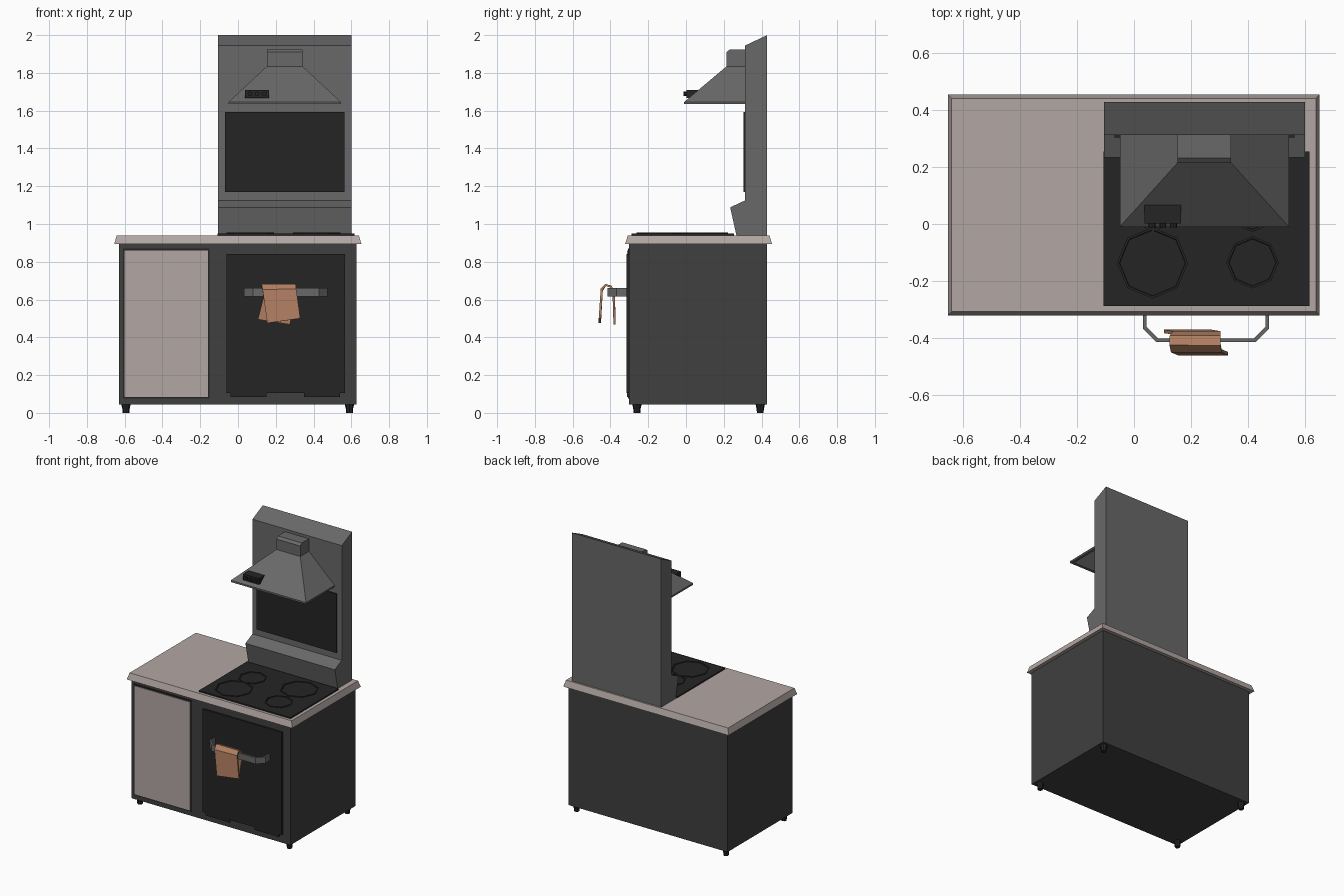
import bpy, bmesh
from math import cos, sin, pi


def mat(name, r, g, b):
    m = bpy.data.materials.new(name)
    m.diffuse_color = (r, g, b, 1)
    return m


BODY = mat("charcoal", 0.05, 0.05, 0.05)
STEEL = mat("steel_grey", 0.14, 0.14, 0.14)
BLACK = mat("black", 0.018, 0.018, 0.018)
BEIGE = mat("beige", 0.45, 0.39, 0.37)
CLOTH = mat("cloth", 0.44, 0.21, 0.12)


def loft(name, rings, m, caps=True):
    """Skin a list of equal-length point rings and cap the ends."""
    bm = bmesh.new()
    vs = [[bm.verts.new(p) for p in r] for r in rings]
    n = len(vs[0])
    for a, b in zip(vs, vs[1:]):
        for i in range(n if caps else n - 1):
            j = (i + 1) % n
            bm.faces.new((a[i], a[j], b[j], b[i]))
    if caps:
        bm.faces.new(vs[0][::-1])
        bm.faces.new(vs[-1])
    bmesh.ops.recalc_face_normals(bm, faces=bm.faces)
    me = bpy.data.meshes.new(name)
    bm.to_mesh(me)
    bm.free()
    me.materials.append(m)
    ob = bpy.data.objects.new(name, me)
    bpy.context.collection.objects.link(ob)
    return ob


def rect(x0, x1, y0, y1, z):
    return [(x0, y0, z), (x1, y0, z), (x1, y1, z), (x0, y1, z)]


def box(name, x0, x1, y0, y1, z0, z1, m):
    return loft(name, [rect(x0, x1, y0, y1, z0), rect(x0, x1, y0, y1, z1)], m)


def extrude_x(name, yz, x0, x1, m):
    return loft(name, [[(x, y, z) for y, z in yz] for x in (x0, x1)], m)


def circle(x, y, z, r, n=8):
    return [(x + r * cos(2 * pi * i / n), y + r * sin(2 * pi * i / n), z) for i in range(n)]


# Cabinet body and feet
box("cabinet_body", -0.63, 0.627, -0.303, 0.43, 0.045, 0.895, BODY)
for sx, x in (("left", -0.593), ("right", 0.59)):
    for sy, y in (("front", -0.26), ("back", 0.393)):
        loft(f"foot_{sy}_{sx}", [circle(x, y, 0, 0.018), circle(x, y, 0.02, 0.019),
                                 circle(x, y, 0.046, 0.025)], BLACK)

# Countertop with sloping edge
loft("countertop", [rect(-0.655, 0.653, -0.322, 0.455, 0.895),
                    rect(-0.642, 0.640, -0.308, 0.442, 0.94)], BEIGE)

# Cupboard door in a dark surround
box("cupboard_surround", -0.61, -0.15, -0.307, -0.29, 0.075, 0.87, BLACK)
box("cupboard_door", -0.60, -0.16, -0.312, -0.29, 0.085, 0.86, BEIGE)

# Oven door and hinges
box("oven_door", -0.06, 0.567, -0.316, -0.29, 0.105, 0.84, BLACK)
for side, x in (("left", -0.04), ("right", 0.35)):
    box(f"oven_hinge_{side}", x, x + 0.19, -0.311, -0.29, 0.083, 0.105, BLACK)

# Oven handle, a bent flat bar
outer = [(0.032, -0.31), (0.032, -0.368), (0.08, -0.416),
         (0.428, -0.416), (0.475, -0.368), (0.475, -0.31)]
inner = [(0.462, -0.31), (0.462, -0.362), (0.422, -0.402),
         (0.085, -0.402), (0.044, -0.362), (0.044, -0.31)]
loft("oven_handle", [[(x, y, z) for x, y in outer + inner] for z in (0.615, 0.66)], STEEL)

# Towel draped over the handle: (x left, x right, y, z left, z right)
drape = [(0.155, 0.330, -0.456, 0.475, 0.500),
         (0.130, 0.308, -0.446, 0.650, 0.655),
         (0.125, 0.305, -0.425, 0.677, 0.677),
         (0.125, 0.305, -0.397, 0.668, 0.668),
         (0.138, 0.305, -0.383, 0.625, 0.625),
         (0.105, 0.275, -0.378, 0.495, 0.468)]
towel = loft("towel", [[(a, y, za), (b, y, zb)] for a, b, y, za, zb in drape], CLOTH, caps=False)
sol = towel.modifiers.new("thickness", 'SOLIDIFY')
sol.thickness = 0.012
sol.offset = 0

# Cooktop glass and octagonal burners
box("cooktop", -0.108, 0.617, -0.288, 0.255, 0.935, 0.949, BLACK)
for i, (x, y, r) in enumerate([(0.065, -0.137, 0.125), (0.417, -0.135, 0.092),
                               (0.068, 0.067, 0.092), (0.417, 0.097, 0.125)]):
    loft(f"burner_{i + 1}", [circle(x, y, 0.945, r), circle(x, y, 0.955, r),
                             circle(x, y, 0.955, r - 0.008), circle(x, y, 0.951, r - 0.01)], BLACK)

# Back panel with sloping top and lower ledge
extrude_x("back_panel", [(0.43, 0.935), (0.43, 2.0), (0.313, 1.945), (0.313, 1.125),
                         (0.234, 1.088), (0.268, 0.935)], -0.105, 0.602, STEEL)
box("splash_plate", -0.068, 0.565, 0.305, 0.32, 1.17, 1.592, BLACK)

# Extractor hood, hollow underneath, and its duct
loft("hood", [rect(0.16, 0.335, 0.22, 0.31, 1.81),
              rect(-0.03, 0.525, 0.01, 0.31, 1.634),
              rect(-0.05, 0.545, -0.01, 0.318, 1.634),
              rect(-0.05, 0.545, -0.01, 0.318, 1.646),
              rect(0.153, 0.342, 0.215, 0.318, 1.835)], STEEL)
extrude_x("hood_duct", [(0.318, 1.82), (0.318, 1.925), (0.233, 1.925), (0.215, 1.91),
                        (0.215, 1.82)], 0.153, 0.342, STEEL)

# Hood control box with three knobs
extrude_x("control_box", [(0.002, 1.668), (0.002, 1.71), (0.075, 1.71), (0.025, 1.668)],
          0.037, 0.165, BLACK)
for i in range(3):
    ring = circle(0.063 + 0.038 * i, 1.689, 0, 0.012)
    loft(f"control_knob_{i + 1}", [[(x, y, z) for x, z, _ in ring] for y in (0.005, -0.012)], BLACK)
